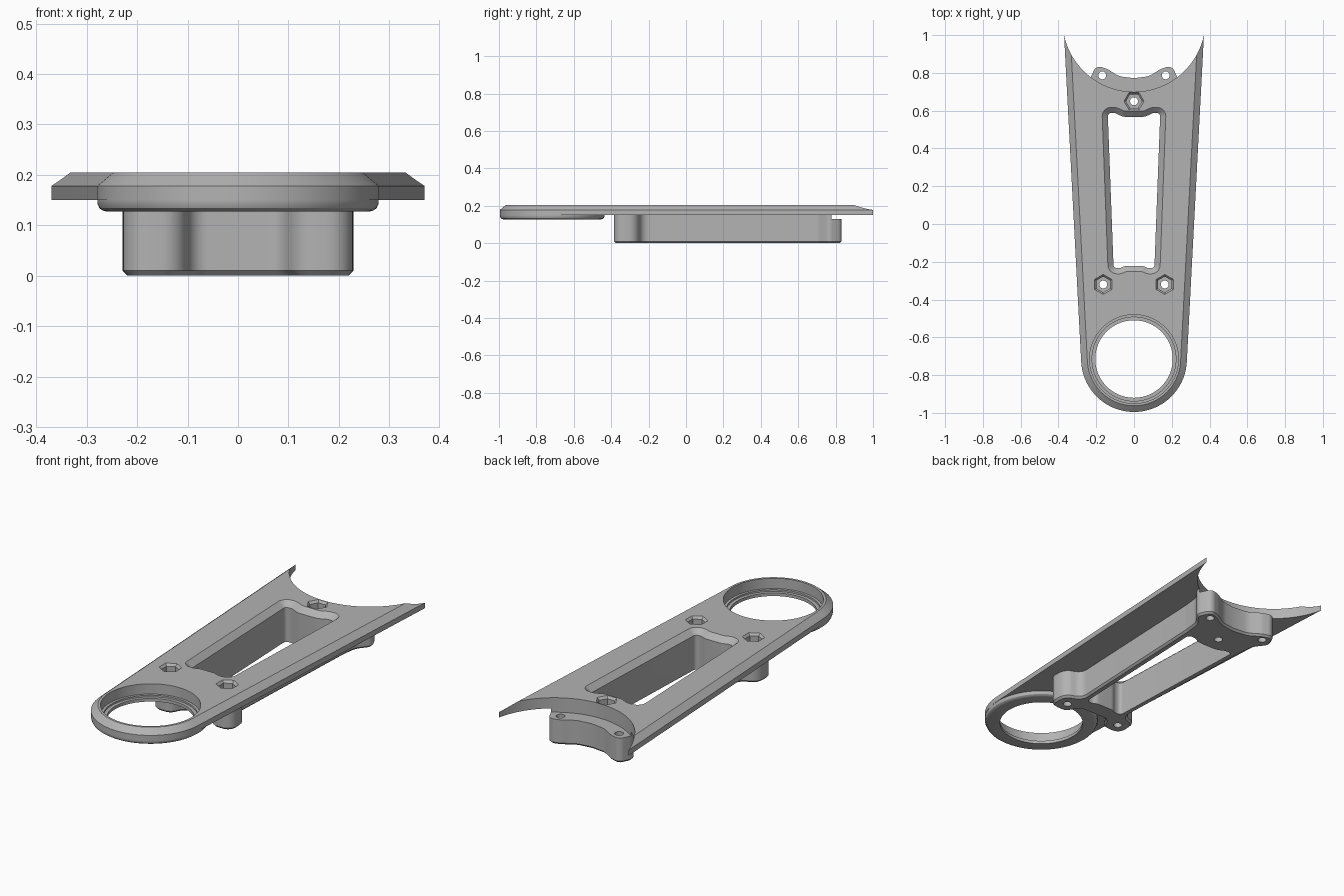
import bpy, bmesh, math
from mathutils import Vector

if "Cube" in bpy.data.objects:
    bpy.data.objects.remove(bpy.data.objects["Cube"], do_unlink=True)

grey = bpy.data.materials.new("plain_grey")
grey.use_nodes = True
grey.diffuse_color = (0.45, 0.45, 0.45, 1)
grey.node_tree.nodes["Principled BSDF"].inputs["Base Color"].default_value = grey.diffuse_color


# --- outline helpers (all outlines run counter-clockwise) ---
def circle(x, y, r, n=96, turn=0.0):
    return [Vector((x + r * math.cos(turn + math.tau * i / n),
                    y + r * math.sin(turn + math.tau * i / n))) for i in range(n)]


def mirrored(half):
    """Close a +x half outline, listed front to back, with its -x reflection."""
    return half + [(-x, y, r) for x, y, r in reversed(half) if x > 0]


def rounded(corners, steps=8):
    """Fillet each (x, y, radius) corner with a tangent arc."""
    pts, count = [], len(corners)
    for i, (x, y, r) in enumerate(corners):
        p = Vector((x, y))
        a = Vector(corners[i - 1][:2]) - p
        b = Vector(corners[(i + 1) % count][:2]) - p
        half = a.angle(b) / 2
        if r == 0 or half > 1.56:
            pts.append(p)
            continue
        reach = min(r / math.tan(half), 0.48 * a.length, 0.48 * b.length)
        r = reach * math.tan(half)
        a.normalize()
        b.normalize()
        centre = p + (a + b).normalized() * (r / math.sin(half))
        start, end = p + a * reach - centre, p + b * reach - centre
        sweep = start.angle_signed(end)
        for k in range(steps + 1):
            t = -sweep * k / steps
            c, s = math.cos(t), math.sin(t)
            pts.append(centre + Vector((start.x * c - start.y * s, start.x * s + start.y * c)))
    return pts


def offset(pts, d):
    """Grow (d > 0) or shrink an outline along its mitred normals."""
    out = []
    for i, p in enumerate(pts):
        e = (p - pts[i - 1]).normalized()
        f = (pts[(i + 1) % len(pts)] - p).normalized()
        n, m = Vector((e.y, -e.x)), Vector((f.y, -f.x))
        out.append(p + (n + m) * (d / (1 + n.dot(m))))
    return out


# --- solid helpers ---
def loft(name, layers):
    """Solid through matching outlines, given as (outline, z) from bottom to top."""
    bm = bmesh.new()
    rings = [[bm.verts.new((p.x, p.y, z)) for p in pts] for pts, z in layers]
    n = len(rings[0])
    bm.faces.new(list(reversed(rings[0])))
    bm.faces.new(rings[-1])
    for low, high in zip(rings, rings[1:]):
        for i in range(n):
            j = (i + 1) % n
            bm.faces.new((low[i], low[j], high[j], high[i]))
    bmesh.ops.recalc_face_normals(bm, faces=bm.faces)
    mesh = bpy.data.meshes.new(name)
    bm.to_mesh(mesh)
    bm.free()
    mesh.materials.append(grey)
    obj = bpy.data.objects.new(name, mesh)
    bpy.context.collection.objects.link(obj)
    return obj


def combine(target, tool, operation):
    mod = target.modifiers.new("combine", "BOOLEAN")
    mod.operation, mod.solver, mod.object = operation, "EXACT", tool
    tool.hide_render = True
    bpy.context.view_layer.objects.active = target
    bpy.ops.object.modifier_apply(modifier=mod.name)
    bpy.data.objects.remove(tool, do_unlink=True)


TOP, BASE, RING_Y = 0.205, 0.15, -0.715

# Tapered plate with a round nose and bevelled top edge
lean = math.radians(3)
nose = [Vector((0.28 * math.cos(a), RING_Y + 0.28 * math.sin(a)))
        for a in (math.pi + lean + (math.pi - 2 * lean) * i / 64 for i in range(65))]
plan = nose + [Vector((0.3755, 1.1)), Vector((-0.3755, 1.1))]
body = loft("mounting_arm", [(plan, BASE), (plan, 0.178), (offset(plan, -0.033), TOP)])

# Round collar below the nose
collar = loft("collar", [(circle(0, RING_Y, r), z) for r, z in
              ((0.26, 0.127), (0.268, 0.129), (0.275, 0.134), (0.279, 0.143), (0.279, 0.165))])
combine(body, collar, "UNION")

# Deep skirt around the slot, with lobes for the fixings
skirt_plan = rounded(mirrored([
    (0, -0.315, 0), (0.085, -0.315, 0.04), (0.12, -0.385, 0.05), (0.23, -0.385, 0.06),
    (0.225, -0.265, 0.06), (0.14, -0.235, 0.05), (0.175, 0.61, 0.05),
    (0.185, 0.70, 0.08), (0.235, 0.765, 0.035), (0.2, 0.84, 0.04),
    (0.14, 0.82, 0.04), (0.08, 0.782, 0.1), (0, 0.772, 0)]))
skirt = loft("skirt", [(offset(skirt_plan, -0.01), 0), (skirt_plan, 0.01), (skirt_plan, 0.165)])
combine(body, skirt, "UNION")

# Concave rear edge, cut above the rear lobes
rear = circle(0, 1.0785, 0.3785, 160)
combine(body, loft("rear_cutter", [(rear, 0.13), (rear, 0.3)]), "DIFFERENCE")

# Long slot with a bevelled mouth
slot_plan = rounded(mirrored([
    (0, -0.222, 0), (0.05, -0.222, 0.06), (0.075, -0.235, 0.05), (0.108, -0.232, 0.03),
    (0.139, 0.588, 0.035), (0.10, 0.588, 0.05), (0.06, 0.568, 0.06), (0, 0.566, 0)]))
mouth = offset(slot_plan, 0.03)
combine(body, loft("slot_cutter", [(slot_plan, -0.1), (slot_plan, 0.178),
                                   (mouth, TOP), (mouth, 0.3)]), "DIFFERENCE")

# Stepped seat through the collar
for r, z in ((0.205, 0.05), (0.222, 0.143), (0.235, 0.152)):
    seat = circle(0, RING_Y, r)
    combine(body, loft("seat_cutter", [(seat, z), (seat, 0.3)]), "DIFFERENCE")

# Hexagonal nut pockets with a flared mouth, and their bolt holes
for x, y, turn in ((-0.163, -0.32, math.pi / 2), (0.163, -0.32, math.pi / 2), (0, 0.65, 0)):
    layers = [(circle(x, y, r, 6, turn), z) for r, z in
              ((0.042, 0.11), (0.042, 0.193), (0.053, TOP), (0.053, 0.3))]
    combine(body, loft("pocket_cutter", layers), "DIFFERENCE")
for x, y in ((-0.163, -0.32), (0.163, -0.32), (0, 0.65), (-0.168, 0.787), (0.168, 0.787)):
    hole = circle(x, y, 0.021, 32)
    combine(body, loft("hole_cutter", [(hole, -0.1), (hole, 0.3)]), "DIFFERENCE")

# Smooth curved walls, keep crisp edges
bpy.ops.object.select_all(action="DESELECT")
body.select_set(True)
bpy.context.view_layer.objects.active = body
bpy.ops.object.shade_smooth_by_angle(angle=math.radians(25))
